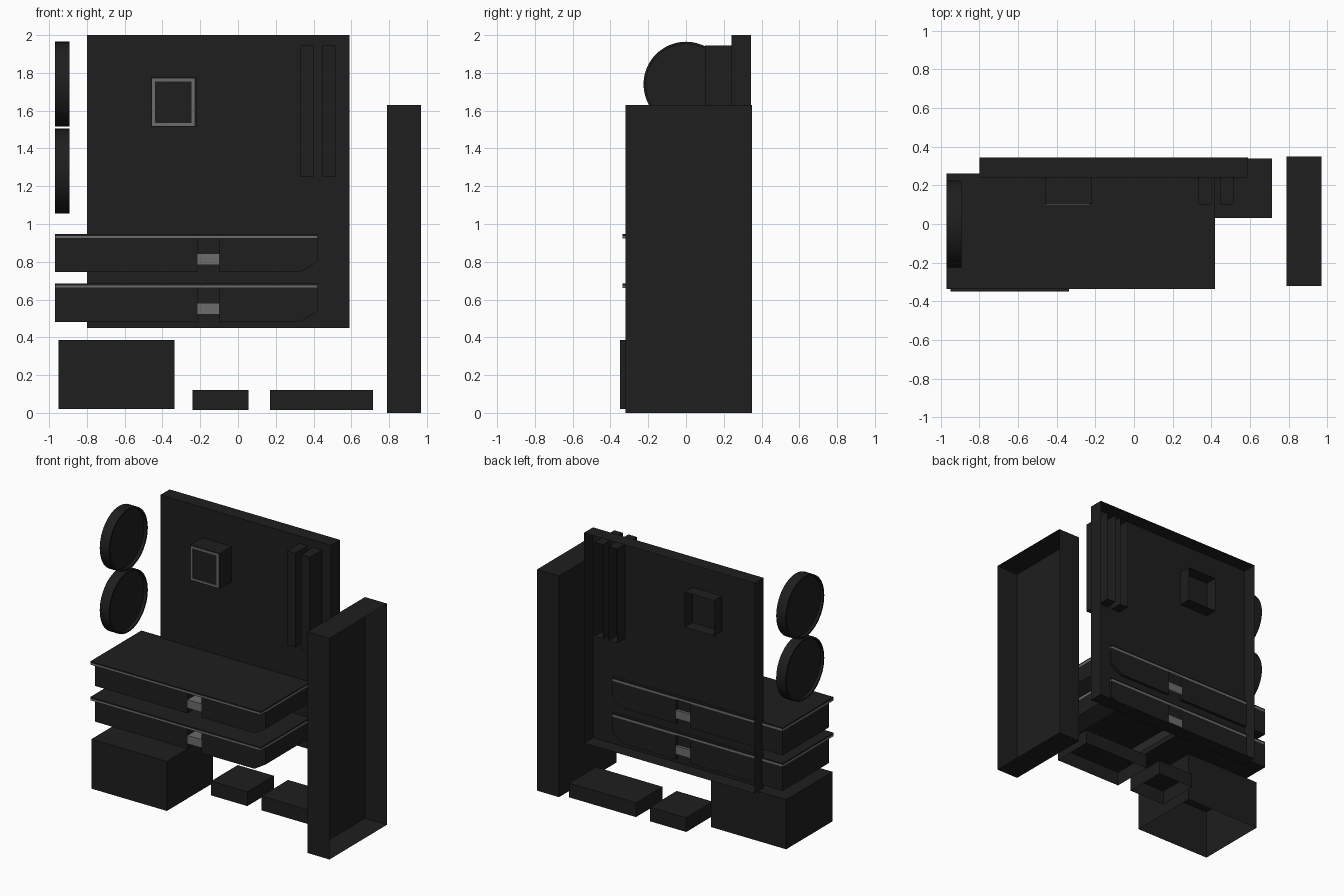
import bpy, bmesh, math
from mathutils import Matrix, Vector

if "Cube" in bpy.data.objects:
    bpy.data.objects.remove(bpy.data.objects["Cube"])


def material(name, v):
    m = bpy.data.materials.new(name)
    m.diffuse_color = (v, v, v, 1)
    m.use_nodes = True
    m.node_tree.nodes["Principled BSDF"].inputs["Base Color"].default_value = m.diffuse_color
    return m


DARK = material("dark_plastic", 0.013)
GREY = material("grey_trim", 0.15)


def finish(name, bm, mat):
    bmesh.ops.recalc_face_normals(bm, faces=bm.faces)
    me = bpy.data.meshes.new(name)
    bm.to_mesh(me)
    bm.free()
    me.materials.append(mat)
    ob = bpy.data.objects.new(name, me)
    bpy.context.collection.objects.link(ob)
    return ob


def box(name, x, y, z, mat=DARK, open_side=None):
    """Box from axis ranges; open_side is the outward direction of a missing face."""
    bm = bmesh.new()
    bmesh.ops.create_cube(bm, size=1)
    if open_side:
        d = Vector(open_side)
        bm.normal_update()
        gone = [f for f in bm.faces if f.normal.dot(d) > 0.9]
        bmesh.ops.delete(bm, geom=gone, context='FACES')
    for v in bm.verts:
        v.co = [a + (b - a) * (c + 0.5) for (a, b), c in zip((x, y, z), v.co)]
    return finish(name, bm, mat)


def prism(name, profile, y0, y1, mat=DARK):
    """Extrude an (x, z) outline along y."""
    bm = bmesh.new()
    face = bm.faces.new([bm.verts.new((x, y0, z)) for x, z in profile])
    ext = bmesh.ops.extrude_face_region(bm, geom=[face])
    bmesh.ops.translate(bm, vec=(0, y1 - y0, 0),
                        verts=[g for g in ext['geom'] if isinstance(g, bmesh.types.BMVert)])
    return finish(name, bm, mat)


def lathe_x(name, profile, centre, steps=48):
    """Spin an (x, radius) outline around an axis parallel to x."""
    bm = bmesh.new()
    vs = [bm.verts.new((x, 0, r)) for x, r in profile]
    es = [bm.edges.new(p) for p in zip(vs, vs[1:])]
    bmesh.ops.spin(bm, geom=vs + es, cent=(0, 0, 0), axis=(1, 0, 0),
                   angle=math.tau, steps=steps)
    bmesh.ops.remove_doubles(bm, verts=bm.verts, dist=1e-4)
    bmesh.ops.transform(bm, matrix=Matrix.Translation(centre), verts=bm.verts)
    ob = finish(name, bm, DARK)
    bpy.context.view_layer.objects.active = ob
    ob.select_set(True)
    bpy.ops.object.shade_smooth_by_angle(angle=math.radians(30))
    ob.select_set(False)


BACK, DOWN, RIGHT = (0, 1, 0), (0, 0, -1), (1, 0, 0)

# Main board tray, open at the back
box("main_board", (-0.80, 0.59), (0.24, 0.345), (0.45, 2.0), open_side=BACK)

# Processor cooler block with a square trim ring on its front
box("cooler_block", (-0.46, -0.22), (0.103, 0.33), (1.515, 1.775), open_side=BACK)
for i, (x, z) in enumerate([((-0.455, -0.23), (1.755, 1.77)), ((-0.455, -0.23), (1.52, 1.535)),
                            ((-0.455, -0.44), (1.535, 1.755)), ((-0.245, -0.23), (1.535, 1.755))]):
    box(f"cooler_trim_{i}", x, (0.099, 0.106), z, GREY)

# Memory sticks
for i, x in enumerate((0.33, 0.445)):
    box(f"memory_stick_{i}", (x, x + 0.07), (0.10, 0.33), (1.25, 1.945), open_side=BACK)

# Two expansion cards: top plate, grey edge band, split body, central spine
for i, dz in enumerate((0, -0.263)):
    box(f"card_plate_{i}", (-0.97, 0.42), (-0.335, 0.26), (0.937 + dz, 0.947 + dz))
    box(f"card_band_{i}", (-0.97, 0.42), (-0.335, 0.26), (0.923 + dz, 0.937 + dz), GREY)
    box(f"card_body_left_{i}", (-0.97, -0.215), (-0.28, 0.26), (0.745 + dz, 0.923 + dz))
    prism(f"card_body_right_{i}",
          [(-0.10, 0.745 + dz), (0.33, 0.745 + dz), (0.42, 0.80 + dz),
           (0.42, 0.923 + dz), (-0.10, 0.923 + dz)], -0.28, 0.26)
    box(f"card_spine_{i}", (-0.215, -0.10), (-0.28, 0.26), (0.783 + dz, 0.845 + dz), GREY)

# Two round fans with a thin rim around a recessed disc
for i, z in enumerate((1.74, 1.28)):
    lathe_x(f"fan_{i}", [(-0.95, 0), (-0.95, 0.213), (-0.97, 0.213), (-0.97, 0.225),
                         (-0.893, 0.225), (-0.893, 0.213), (-0.915, 0.213), (-0.915, 0)],
            (0, 0, z))

# Tall radiator, open to the right
box("radiator", (0.79, 0.97), (-0.32, 0.35), (0, 1.63), open_side=RIGHT)

# Power supply and two drives on the floor, open underneath
box("power_supply", (-0.95, -0.335), (-0.35, 0.19), (0.02, 0.385), open_side=DOWN)
box("small_drive", (-0.24, 0.055), (0.03, 0.34), (0.015, 0.12), open_side=DOWN)
box("large_drive", (0.17, 0.715), (0.03, 0.34), (0.015, 0.12), open_side=DOWN)
